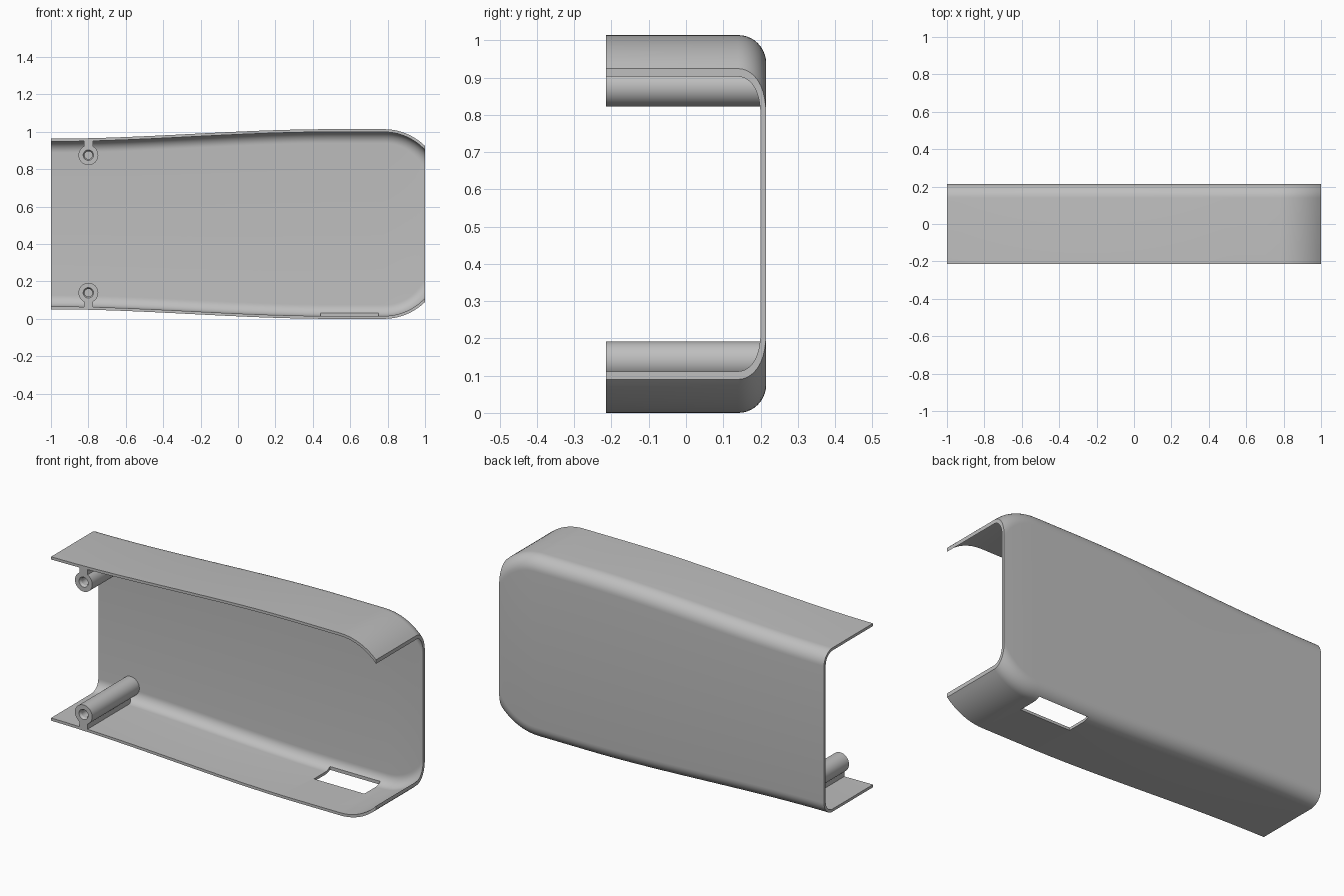
import bpy, bmesh, math
from mathutils import Vector

if "Cube" in bpy.data.objects:
    bpy.data.objects.remove(bpy.data.objects["Cube"])

MID = 0.507                      # height of the symmetry plane
FRONT, BACK = -0.215, 0.215
WALL, FILLET = 0.015, 0.075
ARC_X, ARC_R = 0.78, 0.314       # rounded corner at the +x end

grey = bpy.data.materials.new("light grey plastic")
grey.use_nodes = True
colour = (0.52, 0.52, 0.52, 1)
grey.diffuse_color = colour
grey.node_tree.nodes["Principled BSDF"].inputs["Base Color"].default_value = colour


def make_object(name, bm):
    bmesh.ops.recalc_face_normals(bm, faces=bm.faces)
    mesh = bpy.data.meshes.new(name)
    bm.to_mesh(mesh)
    bm.free()
    mesh.materials.append(grey)
    obj = bpy.data.objects.new(name, mesh)
    bpy.context.collection.objects.link(obj)
    return obj


def smooth(obj):
    bpy.ops.object.select_all(action="DESELECT")
    obj.select_set(True)
    bpy.context.view_layer.objects.active = obj
    bpy.ops.object.shade_smooth_by_angle(angle=math.radians(30))


def box(name, low, high):
    bm = bmesh.new()
    bmesh.ops.create_cube(bm, size=1)
    low, high = Vector(low), Vector(high)
    for v in bm.verts:
        v.co = (low + high) / 2 + v.co * (high - low)
    return make_object(name, bm)


def half_height(x, inset):
    """Half height of the tapered outline, offset inward."""
    if x > ARC_X:
        r = ARC_R - inset
        return MID - ARC_R + math.sqrt(r * r - (x - ARC_X) ** 2)
    t = min(max((x + 1) / 1.5, 0), 1)
    return MID - 0.051 * (1 - t * t * (3 - 2 * t)) - inset


# Cross-section as (depth, inset, side): filleted channel, outside then inside
def half_section(thick, side):
    steps = 10
    pts = [(FRONT, thick, side)]
    for i in range(steps + 1):
        a = math.pi / 2 * i / steps
        radius = FILLET - thick
        pts.append((BACK - FILLET + radius * math.sin(a),
                    FILLET - radius * math.cos(a), side))
    return pts


outer = half_section(0, -1) + half_section(0, 1)[::-1]
inner = half_section(WALL, -1) + half_section(WALL, 1)[::-1]
section = outer + inner[::-1]

# Shell swept along x
stations = [-1 + (ARC_X + 1) * i / 24 for i in range(25)]
arc_end = math.asin((1 - ARC_X) / ARC_R)
stations += [ARC_X + ARC_R * math.sin(arc_end * i / 10) for i in range(1, 11)]
bm = bmesh.new()
rings = [[bm.verts.new((x, y, MID + s * half_height(x, d))) for y, d, s in section]
         for x in stations]
n = len(section)
for a, b in zip(rings, rings[1:]):
    for i in range(n):
        j = (i + 1) % n
        bm.faces.new((a[i], a[j], b[j], b[i]))
for ring in (rings[0], rings[-1]):
    for i in range(n // 2 - 1):          # end caps as strips across the wall
        bm.faces.new((ring[i], ring[i + 1], ring[n - 2 - i], ring[n - 1 - i]))
shell = make_object("shell", bm)

# Slot through the bottom wall
cutter = box("slot_cutter", (0.44, 0.04, -0.1), (0.75, 0.18, 0.1))
cutter.hide_render = True
cut = shell.modifiers.new("slot", "BOOLEAN")
cut.operation = "DIFFERENCE"
cut.solver = "EXACT"
cut.object = cutter
bpy.context.view_layer.objects.active = shell
bpy.ops.object.modifier_apply(modifier=cut.name)
bpy.data.objects.remove(cutter)
smooth(shell)

# Screw bosses with countersunk blind holes, joined to the walls by ribs
BOSS_X, BOSS_OFFSET = -0.8, 0.368
boss_profile = [(0, 0.203), (0.053, 0.203), (0.053, FRONT), (0.028, FRONT),
                (0.021, FRONT + 0.012), (0.021, 0.1), (0, 0.1)]
for side, label in ((-1, "lower"), (1, "upper")):
    z = MID + side * BOSS_OFFSET
    bm = bmesh.new()
    verts = [bm.verts.new((BOSS_X + r, y, z)) for r, y in boss_profile]
    edges = [bm.edges.new(pair) for pair in zip(verts, verts[1:])]
    bmesh.ops.spin(bm, geom=verts + edges, cent=(BOSS_X, 0, z), axis=(0, 1, 0),
                   angle=math.tau, steps=32)
    bmesh.ops.remove_doubles(bm, verts=bm.verts, dist=0.0001)
    smooth(make_object(label + "_screw_boss", bm))

    ends = sorted((z + side * 0.045, MID + side * 0.448))
    box(label + "_boss_rib", (BOSS_X - 0.024, FRONT, ends[0]),
        (BOSS_X + 0.024, 0.165, ends[1]))
